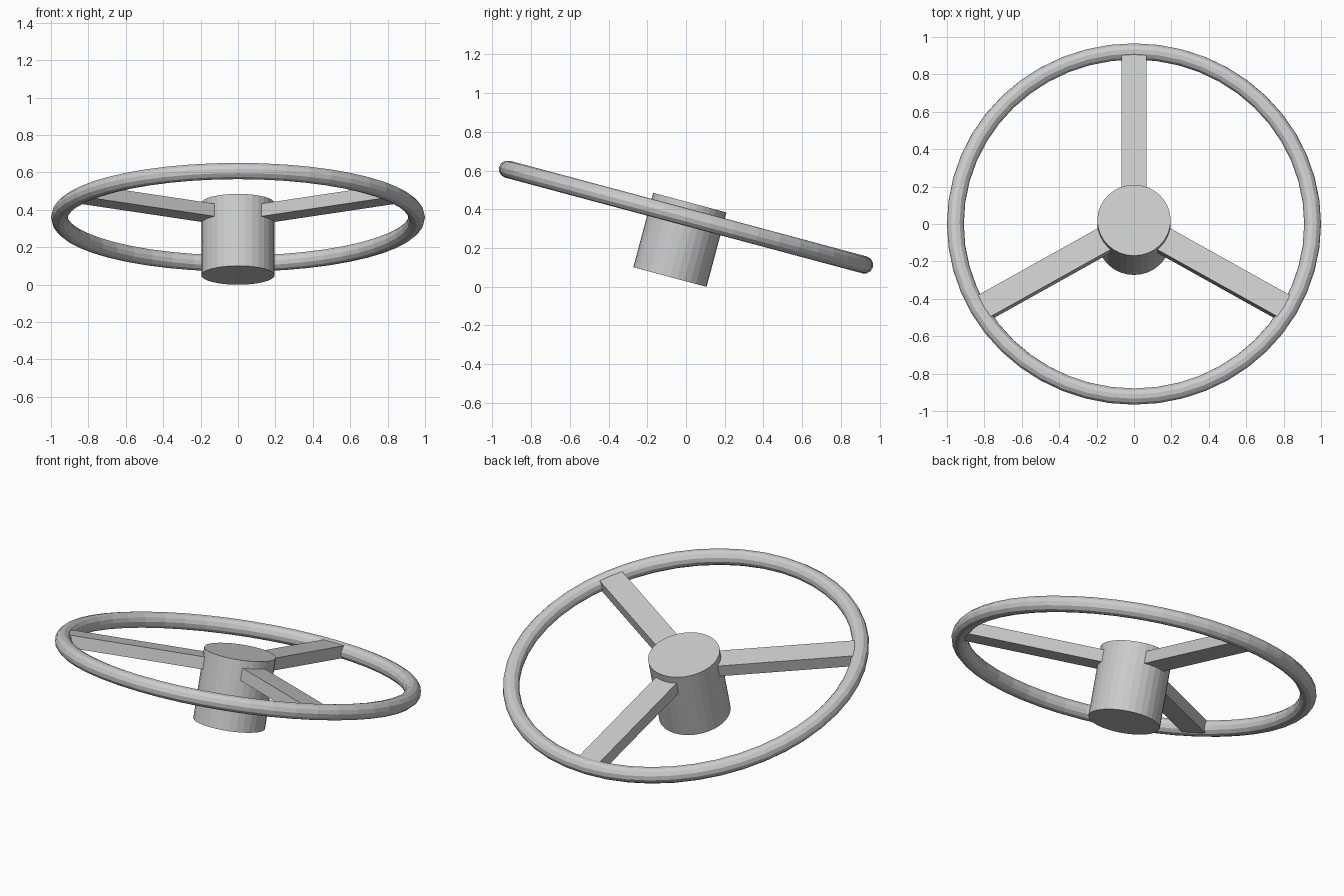
import bpy
from math import radians
from mathutils import Matrix

if "Cube" in bpy.data.objects:
    bpy.data.objects.remove(bpy.data.objects["Cube"])

# Wheel plane: centre height and tilt (front edge raised)
TILT = Matrix.Translation((0, 0, 0.36)) @ Matrix.Rotation(radians(-15), 4, 'X')


def place(name, local=Matrix()):
    """Name the active object and move it into the tilted wheel frame."""
    obj = bpy.context.object
    obj.name = name
    obj.matrix_world = TILT @ local
    return obj


# Rim
bpy.ops.mesh.primitive_torus_add(major_radius=0.955, minor_radius=0.045,
                                 major_segments=48, minor_segments=12)
place("rim")

# Hub / column stub, mostly below the rim plane
bpy.ops.mesh.primitive_cylinder_add(vertices=32, radius=0.196, depth=0.398)
place("hub", Matrix.Translation((0, 0, -0.122)))

# Three flat spokes, from inside the hub to inside the rim tube
for i, angle in enumerate((90, 210, 330)):
    bpy.ops.mesh.primitive_cube_add(size=1)
    place(f"spoke_{i + 1}",
          Matrix.Rotation(radians(angle), 4, 'Z')
          @ Matrix.Translation((0.525, 0, 0))
          @ Matrix.Diagonal((0.85, 0.136, 0.07, 1)))
